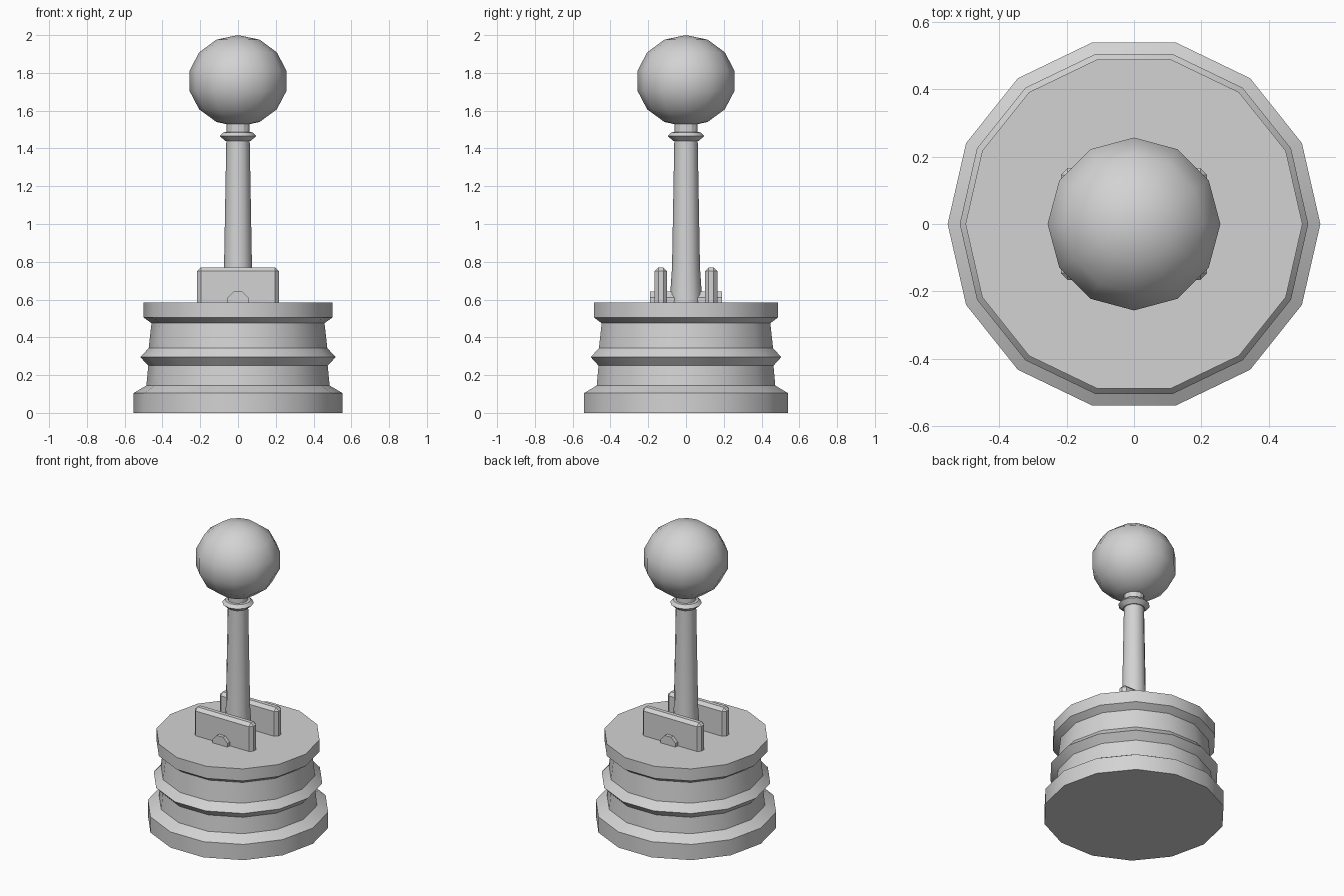
import bpy, bmesh, math
from mathutils import Matrix

cube = bpy.data.objects.get("Cube")
if cube:
    bpy.data.objects.remove(cube, do_unlink=True)

grey = bpy.data.materials.new("light grey")
grey.use_nodes = True
colour = (0.65, 0.65, 0.65, 1)
grey.diffuse_color = colour
grey.node_tree.nodes["Principled BSDF"].inputs["Base Color"].default_value = colour


def finish(name, bm, angle=30):
    bmesh.ops.recalc_face_normals(bm, faces=bm.faces)
    mesh = bpy.data.meshes.new(name)
    bm.to_mesh(mesh)
    bm.free()
    mesh.materials.append(grey)
    obj = bpy.data.objects.new(name, mesh)
    bpy.context.collection.objects.link(obj)
    bpy.ops.object.select_all(action="DESELECT")
    obj.select_set(True)
    bpy.context.view_layer.objects.active = obj
    bpy.ops.object.shade_smooth_by_angle(angle=math.radians(angle))
    return obj


def turned(name, profile, sides):
    """Closed solid of revolution from (radius, height) pairs."""
    bm = bmesh.new()
    rings = []
    for r, z in profile:
        turns = [2 * math.pi * i / sides for i in range(sides)]
        rings.append([bm.verts.new((r * math.cos(a), r * math.sin(a), z)) for a in turns])
    for low, high in zip(rings, rings[1:]):
        for i in range(sides):
            j = (i + 1) % sides
            bm.faces.new((low[i], low[j], high[j], high[i]))
    bm.faces.new(rings[0][::-1])
    bm.faces.new(rings[-1])
    return finish(name, bm)


# Ribbed base
turned("base", [(0.553, 0), (0.553, 0.105), (0.485, 0.145), (0.475, 0.25),
                (0.517, 0.295), (0.473, 0.343), (0.458, 0.475),
                (0.5, 0.505), (0.5, 0.585)], 14)

# Tapered stick with its collar
turned("stick", [(0.087, 0.58), (0.074, 0.77), (0.062, 1.44), (0.062, 1.55)], 12)
turned("collar", [(0.068, 1.44), (0.096, 1.465), (0.078, 1.485), (0.06, 1.487)], 12)

# Ball knob, slightly flattened
bm = bmesh.new()
bmesh.ops.create_uvsphere(bm, u_segments=12, v_segments=7, radius=1,
                          matrix=Matrix.Translation((0, 0, 1.758)) @ Matrix.Diagonal((0.263, 0.263, 0.242, 1)))
finish("ball_knob", bm, 60)

# Chamfered bracket plates in front of and behind the stick
for side, name in ((-1, "front_bracket"), (1, "back_bracket")):
    bm = bmesh.new()
    size = Matrix.Diagonal((0.434, 0.066, 0.195, 1))
    bmesh.ops.create_cube(bm, size=1, matrix=Matrix.Translation((0, side * 0.133, 0.6725)) @ size)
    edges = [e for e in bm.edges if max(v.co.z for v in e.verts) > 0.7]
    bmesh.ops.bevel(bm, geom=edges, offset=0.02, segments=1, affect="EDGES", profile=0.5)
    finish(name, bm)

# Pivot pin through both brackets
bm = bmesh.new()
pose = Matrix.Translation((0, 0, 0.587)) @ Matrix.Rotation(math.pi / 2, 4, "X") @ Matrix.Rotation(math.pi / 8, 4, "Z")
bmesh.ops.create_cone(bm, cap_ends=True, segments=8, radius1=0.06, radius2=0.06,
                      depth=0.38, matrix=pose)
finish("pivot_pin", bm)
